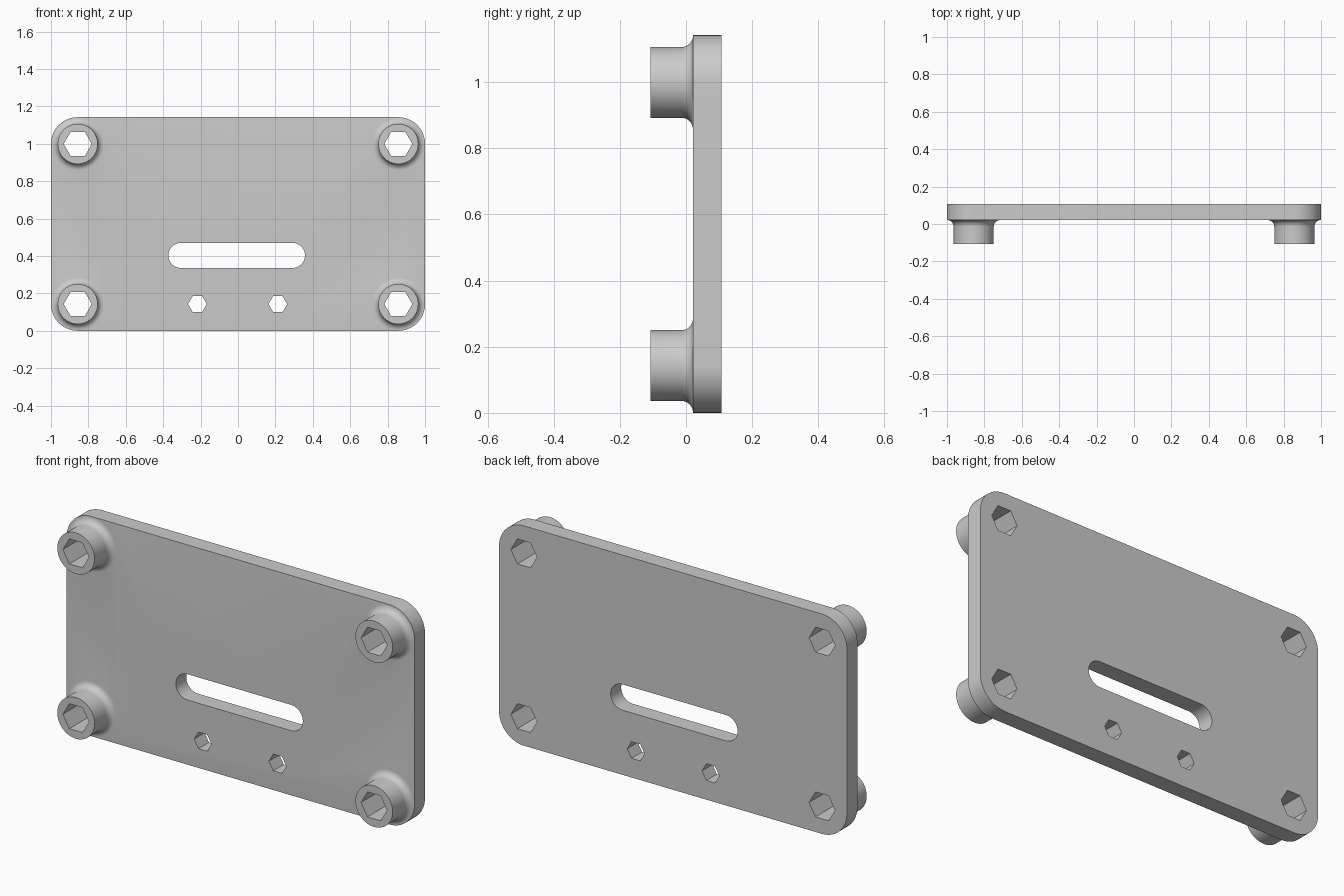
import bpy, bmesh, math
from mathutils import Matrix

cube = bpy.data.objects.get("Cube")
if cube:
    bpy.data.objects.remove(cube, do_unlink=True)

WIDTH, HEIGHT, CORNER = 2.0, 1.142, 0.143
FRONT, BACK, TIP = 0.021, 0.107, -0.107
BOSS_R, FILLET = 0.107, 0.035

metal = bpy.data.materials.new("plain grey")
metal.use_nodes = True
GREY = (0.6, 0.6, 0.6, 1)
metal.diffuse_color = GREY
metal.node_tree.nodes["Principled BSDF"].inputs["Base Color"].default_value = GREY


def add_object(name, bm):
    bmesh.ops.recalc_face_normals(bm, faces=bm.faces)
    mesh = bpy.data.meshes.new(name)
    bm.to_mesh(mesh)
    bm.free()
    mesh.materials.append(metal)
    obj = bpy.data.objects.new(name, mesh)
    bpy.context.collection.objects.link(obj)
    return obj


def prism(name, outline, y0, y1):
    """Extrude an x-z outline along y."""
    bm = bmesh.new()
    face = bm.faces.new([bm.verts.new((x, y0, z)) for x, z in outline])
    side = bmesh.ops.extrude_face_region(bm, geom=[face])["geom"]
    verts = [v for v in side if isinstance(v, bmesh.types.BMVert)]
    bmesh.ops.translate(bm, vec=(0, y1 - y0, 0), verts=verts)
    return add_object(name, bm)


def rounded(cx, cz, half_x, half_z, r, steps=20):
    """Outline of a rectangle with round corners (a slot if half_z equals r)."""
    points = []
    for q, (sx, sz) in enumerate([(1, 1), (-1, 1), (-1, -1), (1, -1)]):
        for i in range(steps + 1):
            a = math.pi / 2 * (q + i / steps)
            p = (cx + sx * (half_x - r) + r * math.cos(a),
                 cz + sz * (half_z - r) + r * math.sin(a))
            if not points or math.dist(p, points[-1]) > 1e-5:
                points.append(p)
    if math.dist(points[0], points[-1]) < 1e-5:
        points.pop()
    return points


def hexagon(cx, cz, r):
    return [(cx + r * math.cos(i * math.pi / 3), cz + r * math.sin(i * math.pi / 3))
            for i in range(6)]


def boss(name, cx, cz):
    """Round standoff with a fillet flaring into the plate."""
    flare = [(BOSS_R + FILLET * (1 - math.cos(a)), FRONT - FILLET * (1 - math.sin(a)))
             for a in (i * math.pi / 16 for i in range(9))]
    profile = [(0, TIP), (BOSS_R, TIP)] + flare + [(BOSS_R, BACK - 0.04), (0, BACK - 0.04)]
    bm = bmesh.new()
    verts = [bm.verts.new((r, y, 0)) for r, y in profile]
    edges = [bm.edges.new(pair) for pair in zip(verts, verts[1:])]
    bmesh.ops.spin(bm, geom=verts + edges, cent=(0, 0, 0), axis=(0, 1, 0),
                   angle=math.tau, steps=64)
    bmesh.ops.remove_doubles(bm, verts=bm.verts, dist=1e-5)
    bm.transform(Matrix.Translation((cx, 0, cz)))
    return add_object(name, bm)


def combine(target, tool, operation):
    mod = target.modifiers.new(tool.name, 'BOOLEAN')
    mod.object, mod.operation, mod.solver = tool, operation, 'EXACT'
    bpy.context.view_layer.objects.active = target
    bpy.ops.object.modifier_apply(modifier=mod.name)
    bpy.data.objects.remove(tool, do_unlink=True)


# Plate with round corners
plate = prism("mounting_plate", rounded(0, HEIGHT / 2, WIDTH / 2, HEIGHT / 2, CORNER),
              FRONT, BACK)

# Corner standoffs, each with a hexagonal through hole
corners = [(sx * (WIDTH / 2 - CORNER), z)
           for sx in (-1, 1) for z in (CORNER, HEIGHT - CORNER)]
for x, z in corners:
    combine(plate, boss("standoff", x, z), 'UNION')
for x, z in corners:
    combine(plate, prism("standoff_hole", hexagon(x, z, 0.075), -0.3, 0.3), 'DIFFERENCE')

# Long slot and two small hexagonal holes
combine(plate, prism("slot", rounded(-0.007, 0.403, 0.365, 0.067, 0.067), -0.3, 0.3),
        'DIFFERENCE')
for x in (-0.217, 0.213):
    combine(plate, prism("small_hole", hexagon(x, CORNER, 0.05), -0.3, 0.3), 'DIFFERENCE')

# Smooth round walls, keep hard edges
bpy.ops.object.select_all(action='DESELECT')
plate.select_set(True)
bpy.context.view_layer.objects.active = plate
bpy.ops.object.shade_smooth_by_angle(angle=math.radians(30))
